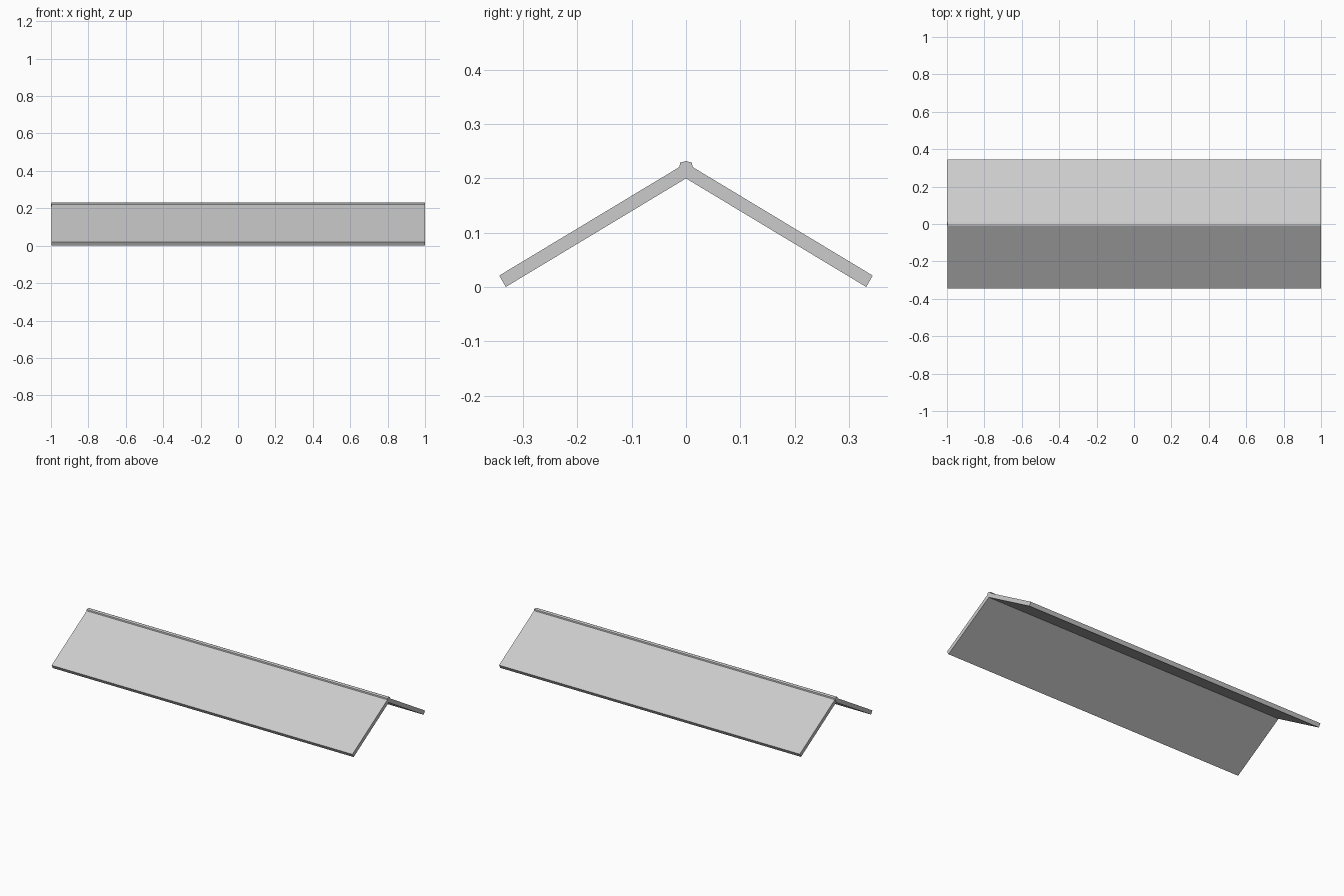
import bpy, bmesh

if "Cube" in bpy.data.objects:
    bpy.data.objects.remove(bpy.data.objects["Cube"])

X0, X1 = -0.996, 1.0


def extrude_profile(name, pts, x0=X0, x1=X1):
    """Prism along x from a closed (y, z) profile."""
    bm = bmesh.new()
    face = bm.faces.new([bm.verts.new((x0, y, z)) for y, z in pts])
    out = bmesh.ops.extrude_face_region(bm, geom=[face])
    moved = [v for v in out["geom"] if isinstance(v, bmesh.types.BMVert)]
    bmesh.ops.translate(bm, verts=moved, vec=(x1 - x0, 0, 0))
    bmesh.ops.recalc_face_normals(bm, faces=bm.faces)
    mesh = bpy.data.meshes.new(name)
    bm.to_mesh(mesh)
    bm.free()
    obj = bpy.data.objects.new(name, mesh)
    bpy.context.collection.objects.link(obj)
    return obj


# Two sloping roof panels meeting along the ridge
panel = [(0, 0.2), (-0.332, 0), (-0.344, 0.021), (-0.012, 0.221)]
for side, name in ((1, "front_roof_panel"), (-1, "back_roof_panel")):
    extrude_profile(name, [(side * y, z) for y, z in panel])

# Faceted ridge cap filling the gap between the panels
half = [(0.006, 0.207), (0.012, 0.221), (0.011, 0.229)]
cap = [(0, 0.2)] + half + [(0, 0.232)] + [(-y, z) for y, z in reversed(half)]
extrude_profile("ridge_cap", cap)

# Small rounded stud on the left end of the ridge
bpy.ops.mesh.primitive_uv_sphere_add(segments=10, ring_count=6, radius=1,
                                     location=(X0, 0, 0.217))
stud = bpy.context.object
stud.name = "ridge_end_stud"
stud.scale = (0.004, 0.009, 0.011)
